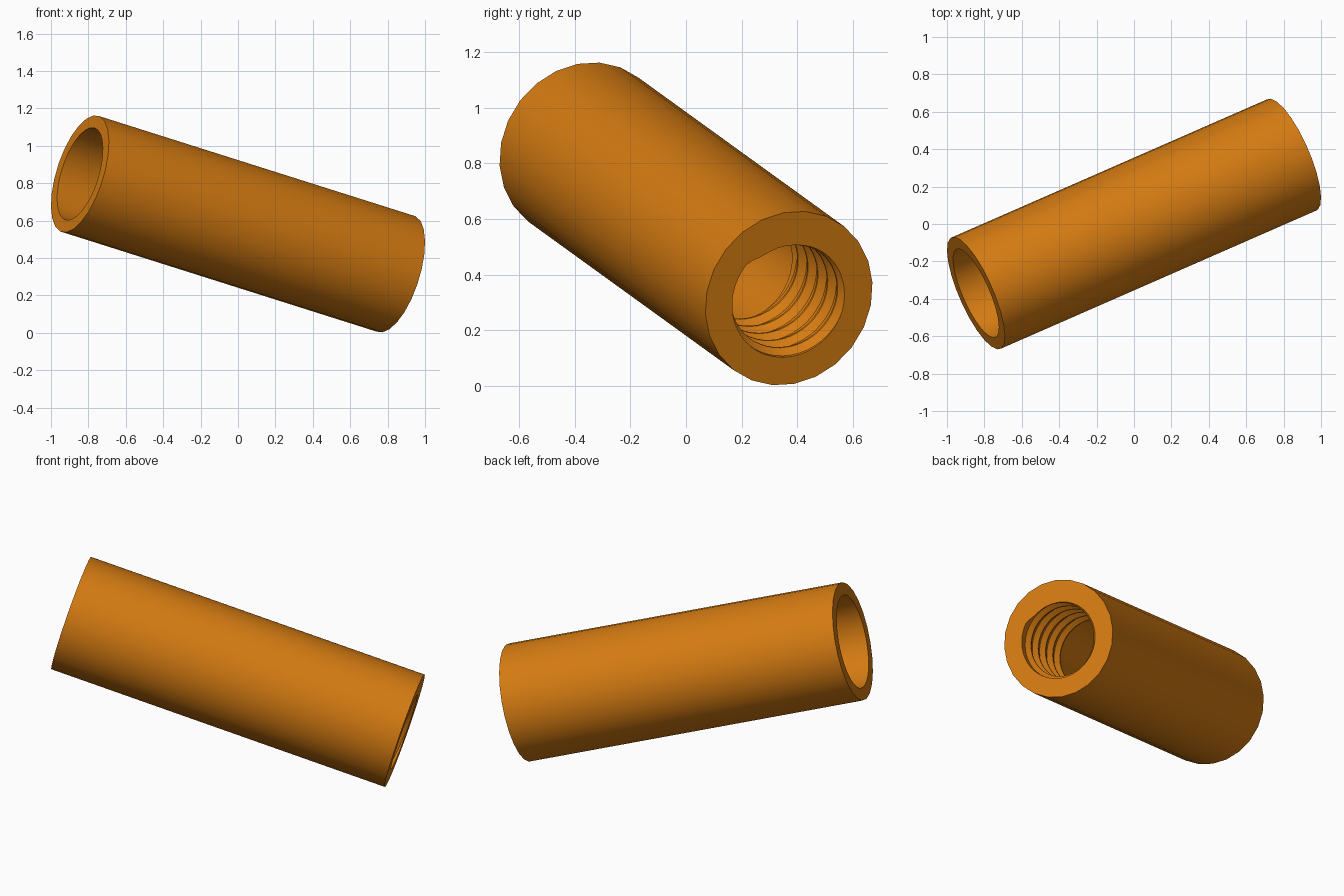
import bpy, bmesh, math
from mathutils import Matrix, Vector

if "Cube" in bpy.data.objects:
    bpy.data.objects.remove(bpy.data.objects["Cube"])

LENGTH, OUTER, BORE = 1.921, 0.326, 0.257
THREAD_DEPTH, PITCH, COLS = 0.47, 0.092, 48
# thread profile over one pitch: (fraction of pitch, radius)
THREAD = [(0.0, 0.221), (0.55, 0.221), (0.85, 0.199), (0.95, 0.199), (1.0, 0.221)]


def thread_radius(t, theta):
    f = (t / PITCH - theta / (2 * math.pi)) % 1.0
    for (a, ra), (b, rb) in zip(THREAD, THREAD[1:]):
        if f <= b:
            return ra + (rb - ra) * (f - a) / (b - a)
    return THREAD[-1][1]


def section(i):
    """Closed cross-section of the tube wall at one angle, as (radius, depth)."""
    theta = 2 * math.pi * i / COLS
    # outer wall is a 24-sided prism
    outer = OUTER if i % 2 == 0 else OUTER * math.cos(2 * math.pi / COLS)
    pts = [(outer, 0.0)]
    for k in range(-2, int(THREAD_DEPTH / PITCH) + 2):
        for f, r in THREAD[:-1]:
            t = (k + f + theta / (2 * math.pi)) * PITCH
            c = min(max(t, 0.0), THREAD_DEPTH)
            pts.append((r if c == t else thread_radius(c, theta), c))
    pts += [(BORE, THREAD_DEPTH), (BORE, LENGTH), (outer, LENGTH)]
    return [Vector((r * math.cos(theta), r * math.sin(theta), t)) for r, t in pts]


# Threaded tube: sections swept round the axis, threads following a helix
bm = bmesh.new()
columns = [[bm.verts.new(p) for p in section(i)] for i in range(COLS + 1)]
for a, b in zip(columns, columns[1:]):
    n = len(a)
    for j in range(n):
        k = (j + 1) % n
        bm.faces.new((a[j], a[k], b[k], b[j]))
bmesh.ops.remove_doubles(bm, verts=bm.verts, dist=0.0003)
bmesh.ops.recalc_face_normals(bm, faces=bm.faces)

# Lay the tube along its slanted axis, threaded end at lower right
axis = Vector((-1.69, -0.74, 0.535)).normalized()
side = Vector((0.1007, -0.147, 0.115))
side = (side - axis * side.dot(axis)).normalized()
up = axis.cross(side)
rot = Matrix((side, up, axis)).transposed().to_4x4()
centre = Vector((0, 0, 0.5825))
bm.transform(Matrix.Translation(centre - axis * LENGTH / 2) @ rot)

mesh = bpy.data.meshes.new("threaded_tube")
bm.to_mesh(mesh)
bm.free()
tube = bpy.data.objects.new("threaded_tube", mesh)
bpy.context.collection.objects.link(tube)

orange = bpy.data.materials.new("orange")
orange.diffuse_color = (0.67, 0.2, 0.006, 1)
orange.use_nodes = True
orange.node_tree.nodes["Principled BSDF"].inputs["Base Color"].default_value = orange.diffuse_color
mesh.materials.append(orange)

bpy.context.view_layer.objects.active = tube
tube.select_set(True)
bpy.ops.object.shade_smooth_by_angle(angle=math.radians(30))
